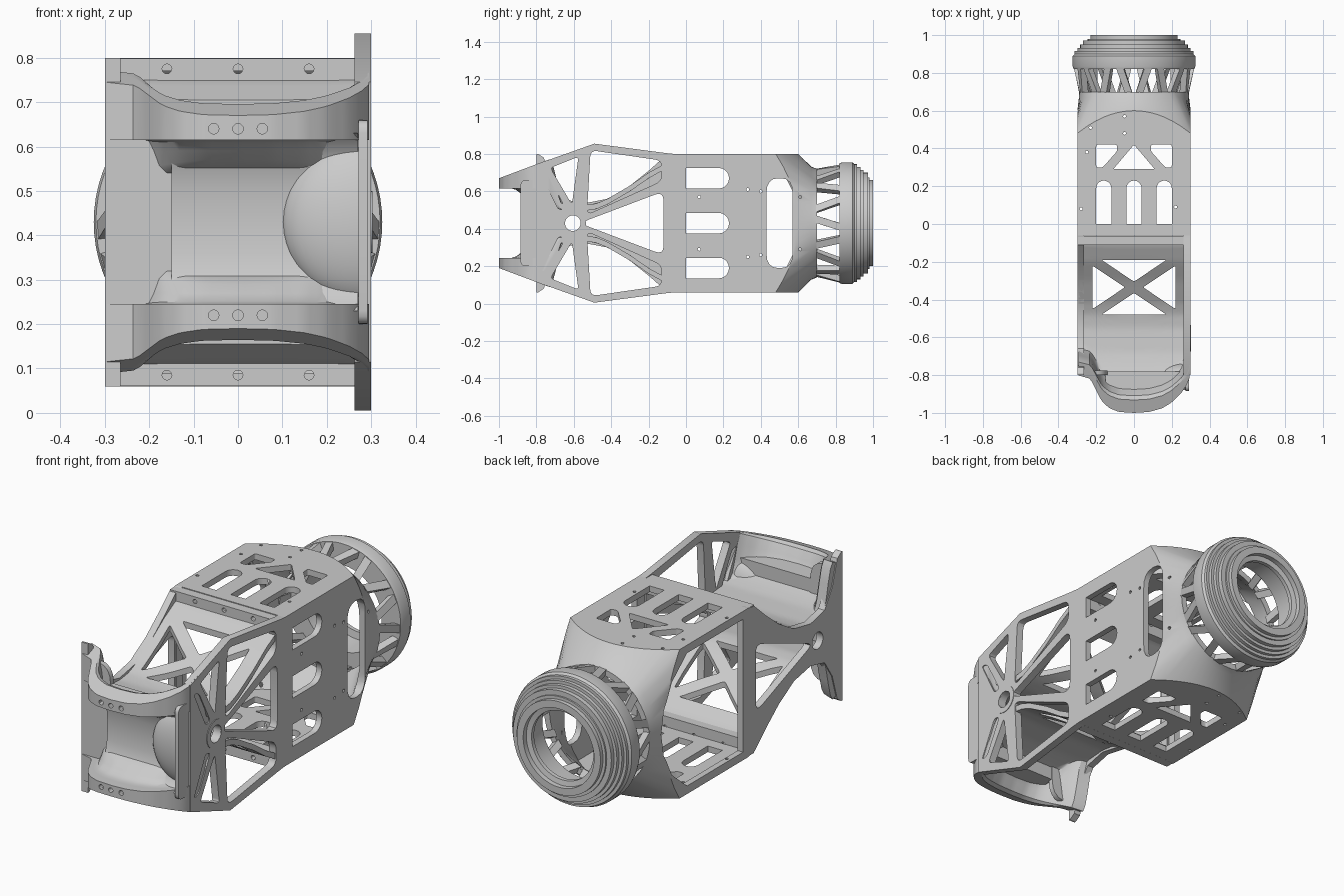
import bpy, bmesh
from math import cos, sin, pi, radians
from mathutils import Vector

if "Cube" in bpy.data.objects:
    bpy.data.objects.remove(bpy.data.objects["Cube"])

ZC = 0.43  # height of the long axis; the frame is nearly symmetric about it


def obj(name, verts, faces):
    me = bpy.data.meshes.new(name)
    me.from_pydata([tuple(v) for v in verts], [], faces)
    bm = bmesh.new()
    bm.from_mesh(me)
    bmesh.ops.recalc_face_normals(bm, faces=bm.faces)
    bm.to_mesh(me)
    bm.free()
    o = bpy.data.objects.new(name, me)
    bpy.context.collection.objects.link(o)
    return o


def loft(name, rings, closed=False):
    n, m = len(rings[0]), len(rings)
    verts = [p for r in rings for p in r]
    faces = [(j * n + i, j * n + (i + 1) % n, (j + 1) % m * n + (i + 1) % n, (j + 1) % m * n + i)
             for j in range(m if closed else m - 1) for i in range(n)]
    if not closed:
        faces += [tuple(range(n)), tuple(range((m - 1) * n, m * n))]
    return obj(name, verts, faces)


def prism(name, pts, axis, a, b):
    put = {'x': lambda p, d: (d, p[0], p[1]), 'y': lambda p, d: (p[0], d, p[1]),
           'z': lambda p, d: (p[0], p[1], d)}[axis]
    return loft(name, [[put(p, a) for p in pts], [put(p, b) for p in pts]])


def rounded(pts, r=0.02):
    out, P = [], [Vector(p) for p in pts]
    for i, p in enumerate(P):
        u, v = P[i - 1] - p, P[(i + 1) % len(P)] - p
        a = p + u.normalized() * min(r, u.length * .45)
        b = p + v.normalized() * min(r, v.length * .45)
        out += [a * (1 - t)**2 + p * 2 * t * (1 - t) + b * t * t for t in (0, .25, .5, .75, 1)]
    return out


def box(x0, x1, y0, y1):
    return [(x0, y0), (x1, y0), (x1, y1), (x0, y1)]


def disc(x, y, r, n=20):
    return [(x + r * cos(2 * pi * i / n), y + r * sin(2 * pi * i / n)) for i in range(n)]


def slot(x0, x1, y0, y1):  # square at y0, round at y1
    r, c = (x1 - x0) / 2, (x0 + x1) / 2
    return [(x0, y0), (x1, y0)] + [(c + r * cos(pi * i / 10), y1 - r + r * sin(pi * i / 10)) for i in range(11)]


def flip(pts):  # mirror a (y, z) outline about the long axis
    return [(y, 2 * ZC - z) for y, z in pts]


def cut(target, cutters):
    for c in cutters:
        c.hide_render = True
        m = target.modifiers.new('cut', 'BOOLEAN')
        m.operation, m.solver, m.object = 'DIFFERENCE', 'EXACT', c
    bpy.context.view_layer.update()
    me = bpy.data.meshes.new_from_object(target.evaluated_get(bpy.context.evaluated_depsgraph_get()))
    target.modifiers.clear()
    target.data = me
    for c in cutters:
        bpy.data.objects.remove(c)


def interp(tab, v):
    for (a, fa), (b, fb) in zip(tab, tab[1:]):
        if v <= b:
            return fa + (fb - fa) * (max(v, a) - a) / (b - a)
    return tab[-1][1]


# Box body: square shell with bevelled back corners, blending into a round neck
def ring(y, rnd, ox, oz, pull=0, n=64):
    out = []
    for i in range(n):
        c, s = cos(2 * pi * i / n), sin(2 * pi * i / n)
        k, m = max(abs(c), abs(s)), min(abs(c), abs(s))
        out.append((c / k * (.3 - ox) * (1 - rnd) + c * (.29 - ox) * rnd, y - pull * (m / k)**2,
                    ZC + s / k * (.37 - oz) * (1 - rnd) + s * (.29 - oz) * rnd))
    return out


W = .03
body = loft('box_body', [ring(-.06, 0, 0, 0), ring(.6, 0, 0, 0, .12), ring(.67, .85, 0, 0), ring(.70, 1, 0, 0),
                         ring(.70, 1, W, W), ring(.66, .85, W, W), ring(.58, 0, W, W, .12),
                         ring(-.06, 0, W, W)], True)
cs = []
for x in (-.16, 0, .16):
    cs.append(prism('c', slot(x - .04, x + .04, 0, .23), 'z', -.1, 1))
cs.append(prism('c', rounded([(-.11, .29), (.11, .29), (0, .42)], .01), 'z', -.1, 1))
for s in (-1, 1):
    cs.append(prism('c', rounded([(s * x, y) for x, y in
              [(.2, .30), (.2, .42), (.09, .42), (.09, .385), (.165, .30)]], .01), 'z', -.1, 1))
for z in (.19, ZC, .67):
    cs.append(prism('c', [(y, x) for x, y in slot(z - .055, z + .055, 0, .23)], 'x', .2, .4))
cs.append(prism('c', rounded(box(.43, .57, .19, .67), .08), 'x', .2, .4))
cs.append(prism('c', [(-.02, .1), (.42, .1), (.54, .2), (.60, .32), (.62, ZC), (.60, .54), (.54, .66),
                      (.42, .76), (-.02, .76)], 'x', -.4, -.2))
for y, z in ((.07, .57), (.33, .61), (.4, .6), (.61, .57)):
    for q in (z, 2 * ZC - z):
        cs.append(prism('c', disc(y, q, .008, 8), 'x', .2, .4))
for x, y in ((-.28, .08), (.22, .09), (-.05, .48), (-.05, .57), (-.25, .38), (-.23, .51)):
    cs.append(prism('c', disc(x, y, .008, 8), 'z', -.1, 1))
cut(body, cs)

# Flange frame in front of the box
flange = loft('front_flange', [ring(-.11, 0, .002, .002), ring(-.063, 0, .002, .002),
                               ring(-.063, 0, .04, .08), ring(-.11, 0, .04, .08)], True)
cut(flange, [prism('c', disc(x, z, .011, 12), 'y', -.2, 0) for x in (-.16, 0, .16) for z in (.085, .775)])


# Neck lattice and stepped collar
def revolve(name, prof, n=72):
    return loft(name, [[(r * cos(2 * pi * i / n), y, ZC + r * sin(2 * pi * i / n)) for r, y in prof]
                       for i in range(n)], True)


for i in range(18):
    a, d = radians(i * 20), radians(4.5 if i % 2 else -4.5)
    rings = []
    for y, r, t in ((.69, .29, a - d), (.84, .322, a + d)):
        h = .02 / r
        rings.append([(q * cos(w), y, ZC + q * sin(w)) for q, w in
                      ((r, t - h), (r, t + h), (r - .035, t + h), (r - .035, t - h))])
    loft('neck_strut', rings)
revolve('collar', [(.27, .82), (.32, .82), (.325, .835), (.325, .89), (.315, .90), (.315, .915), (.30, .915),
                   (.30, .932), (.285, .932), (.285, .95), (.27, .95), (.27, .972), (.245, .972), (.245, .98),
                   (.23, .98), (.23, 1), (.195, 1), (.195, .975), (.17, .97), (.17, .95), (.205, .945), (.215, .82)])

# Right side plate: outlined spoked frame around a hub
up = [(-.06, .80), (-.11, .805), (-.49, .855), (-.80, .745)]
plate = prism('right_side_plate', up + flip(up)[::-1], 'x', .262, .3)
big = [(-.51, .82), (-.13, .765), (-.13, .655), (-.53, .475)]
thin = [(-.725, .725), (-.575, .785), (-.61, .53)]
tiny = [(-.775, .69), (-.735, .68), (-.645, .51), (-.68, .50)]
mid = rounded([(-.12, .60), (-.12, 2 * ZC - .60), (-.57, ZC)], .05)
cs = [prism('c', mid, 'x', .2, .4), prism('c', disc(-.605, ZC, .042), 'x', .2, .4)]
for p in (big, thin, tiny):
    for q in (p, flip(p)):
        cs.append(prism('c', rounded(q, .035 if p is big else .02), 'x', .2, .4))
cut(plate, cs)
hub = revolve('hub_rim', [(.042, 0), (.07, 0), (.07, .045), (.042, .045)], 32)
for v in hub.data.vertices:
    x, y, z = v.co
    v.co = (.258 + y, -.605 + x, z)

# Left side plate: waisted outline
up = [(-.06, .80), (-.11, .79), (-.2, .71), (-.3, .63), (-.42, .56), (-.55, .535), (-.66, .56), (-.72, .65),
      (-.76, .78), (-.79, .80), (-.80, .80)]
left = prism('left_side_plate', up + flip(up)[::-1], 'x', -.3, -.265)
cut(left, [prism('c', mid, 'x', -.4, -.2), prism('c', disc(-.605, ZC, .042), 'x', -.4, -.2)])

# Saddle panels with crossed braces; the front edge rises into a sloped curved rim
EDGE = [(-.3, -.8), (-.23, -.82), (-.2, -.88), (-.17, -.94), (-.13, -.975), (-.08, -.995), (0, -1), (.08, -.995),
        (.15, -.975), (.2, -.945), (.25, -.895), (.28, -.85), (.3, -.8)]
SAD = [(-1, .62), (-.87, .60), (-.8, .57), (-.74, .55), (-.68, .535), (-.55, .525),
       (-.48, .535), (-.42, .56), (-.3, .63), (-.2, .70), (-.1, .755)]
for top in (True, False):
    rings = []
    for i in range(41):
        x = -.295 + .59 * i / 40
        yf, upper, lower = interp(EDGE, x), [], []
        for j in range(41):
            y = -.09 + (yf + .09) * j / 40
            s = min(max((yf + .15 - y) / .08, 0), 1)  # 1 on the rim, 0 in the saddle
            s = s * s * (3 - 2 * s)
            base = interp(SAD, y)
            z = base + (.67 + .375 * (y + 1) - base) * s
            low = base - .03 + (.615 - base + .03) * s
            for lst, q in ((upper, z), (lower, min(low, z - .03))):
                lst.append((x, y, q if top else 2 * ZC - q))
        rings.append(upper + lower[::-1])
    panel = loft('upper_saddle_panel' if top else 'lower_saddle_panel', rings)
    X, Y0, Y1, g = .22, -.48, -.19, .03
    yc = (Y0 + Y1) / 2
    tris = [[(-X + 1.6 * g, Y0), (X - 1.6 * g, Y0), (0, yc - g)],
            [(-X + 1.6 * g, Y1), (X - 1.6 * g, Y1), (0, yc + g)],
            [(-X, Y0 + g), (-X, Y1 - g), (-1.6 * g, yc)], [(X, Y0 + g), (X, Y1 - g), (1.6 * g, yc)]]
    cs = [prism('c', rounded(t, .012), 'z', -.1, 1) for t in tris]
    cs += [prism('c', disc(x, .64 if top else .22, .012, 12), 'y', -1.1, -.97) for x in (-.055, 0, .055)]
    cut(panel, cs)

# Recessed front wall, left and right cheeks, right bulge
wall = [(-.88, .63), (-.86, .615), (-.83, .57), (-.815, .5), (-.81, ZC)]
prism('front_wall', wall + flip(wall)[::-1][1:] + [(-.78, .23), (-.78, .63)], 'x', -.15, .27)
prism('left_cheek', rounded([(-.295, .13), (-.14, .14), (-.14, .72), (-.295, .73)], .09), 'y', -.80, -.775)
prism('right_cheek', rounded(box(-.885, -.79, .2, .66), .03), 'x', .272, .292)
bm = bmesh.new()
bmesh.ops.create_uvsphere(bm, u_segments=40, v_segments=24, radius=1)
for v in bm.verts:
    v.co = (.29 + v.co.x * .19, -.80 + v.co.y * .08, ZC + v.co.z * .19)
geo = bm.verts[:] + bm.edges[:] + bm.faces[:]
bmesh.ops.bisect_plane(bm, geom=geo, plane_co=(.288, 0, 0), plane_no=(1, 0, 0), clear_outer=True)
me = bpy.data.meshes.new('right_bulge')
bm.to_mesh(me)
bpy.context.collection.objects.link(bpy.data.objects.new('right_bulge', me))

# Smooth shading with crisp edges
for o in bpy.context.collection.objects:
    o.select_set(True)
    bpy.context.view_layer.objects.active = o
bpy.ops.object.shade_smooth_by_angle(angle=radians(30))
